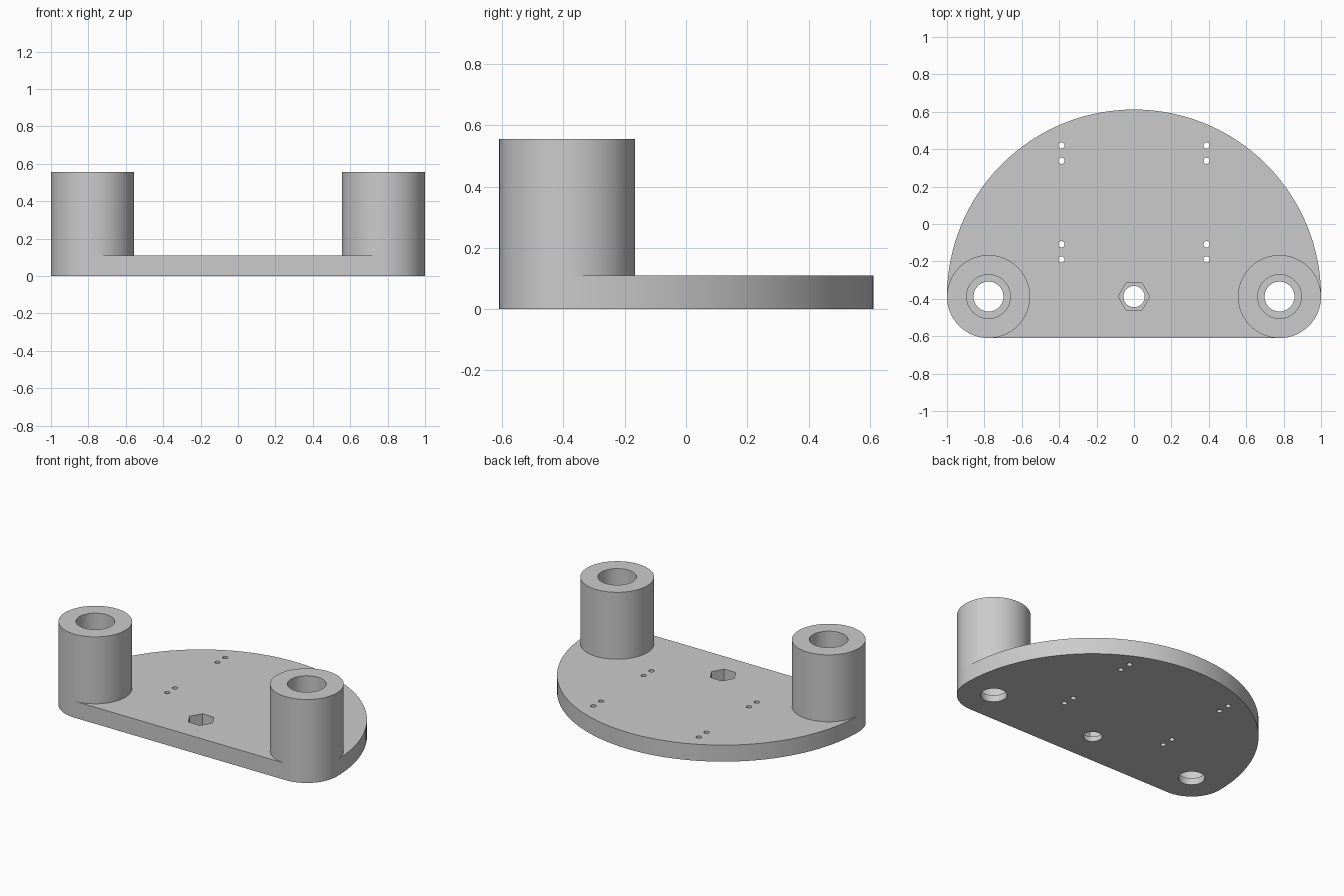
import bpy, bmesh
from math import sin, cos, pi

cube = bpy.data.objects.get("Cube")
if cube:
    bpy.data.objects.remove(cube, do_unlink=True)

# Main dimensions
BASE_Y = -0.388
POST_X, POST_R, POST_TOP = 0.778, 0.222, 0.555
PLATE_TOP = 0.11
POCKET_R, BORE_R, LEDGE = 0.117, 0.08, 0.045
SEG = 64

grey = bpy.data.materials.new("light grey")
grey.use_nodes = True
colour = (0.6, 0.6, 0.6, 1)
grey.diffuse_color = colour
grey.node_tree.nodes["Principled BSDF"].inputs["Base Color"].default_value = colour


def make_object(name, bm):
    bmesh.ops.recalc_face_normals(bm, faces=bm.faces)
    mesh = bpy.data.meshes.new(name)
    bm.to_mesh(mesh)
    bm.free()
    mesh.materials.append(grey)
    obj = bpy.data.objects.new(name, mesh)
    bpy.context.collection.objects.link(obj)
    return obj


def arc(cx, cy, r, start, end, n):
    return [(cx + r * cos(start + (end - start) * i / n),
             cy + r * sin(start + (end - start) * i / n)) for i in range(n + 1)]


def prism(name, outline, z0, z1):
    bm = bmesh.new()
    face = bm.faces.new([bm.verts.new((x, y, z0)) for x, y in outline])
    top = bmesh.ops.extrude_face_region(bm, geom=[face], use_keep_orig=True)
    verts = [v for v in top["geom"] if isinstance(v, bmesh.types.BMVert)]
    bmesh.ops.translate(bm, verts=verts, vec=(0, 0, z1 - z0))
    return make_object(name, bm)


def cut(target, x, y, r, z0, sides=SEG):
    """Cut a hole from z0 up through the top of the plate."""
    cutter = prism("cutter", arc(x, y, r, 0, 2 * pi, sides)[:-1], z0, 0.3)
    cutter.hide_render = True
    mod = target.modifiers.new("hole", "BOOLEAN")
    mod.operation = "DIFFERENCE"
    mod.solver = "EXACT"
    mod.object = cutter
    bpy.context.view_layer.objects.active = target
    bpy.ops.object.modifier_apply(modifier=mod.name)
    bpy.data.objects.remove(cutter, do_unlink=True)


def smooth(obj):
    bpy.ops.object.select_all(action="DESELECT")
    obj.select_set(True)
    bpy.context.view_layer.objects.active = obj
    bpy.ops.object.shade_smooth_by_angle(angle=pi / 6)


# Half-round base plate with rounded front corners
outline = arc(0, BASE_Y, 1, 0, pi, SEG)
outline += arc(-POST_X, BASE_Y, POST_R, pi, 1.5 * pi, 16)[1:]
outline += arc(POST_X, BASE_Y, POST_R, 1.5 * pi, 2 * pi, 16)[:-1]
plate = prism("base_plate", outline, 0, PLATE_TOP)

# Stepped holes under the posts
for side in (-1, 1):
    cut(plate, side * POST_X, BASE_Y, BORE_R, -0.1)
    cut(plate, side * POST_X, BASE_Y, POCKET_R, LEDGE)
    # Pairs of small screw holes
    for y in (0.42, 0.338, -0.108, -0.19):
        cut(plate, side * 0.388, y, 0.017, -0.1, 24)

# Central bolt hole with hexagonal nut pocket
cut(plate, 0, BASE_Y, 0.057, -0.1, 48)
cut(plate, 0, BASE_Y, 0.084, 0.033, 6)
smooth(plate)

# Hollow posts, open at the bottom where they join the plate
profile = [(POST_R, PLATE_TOP), (POST_R, POST_TOP),
           (POCKET_R, POST_TOP), (POCKET_R, PLATE_TOP)]
for name, side in (("right_post", -1), ("left_post", 1)):
    bm = bmesh.new()
    rings = [[bm.verts.new((x, y, z)) for x, y in
              arc(side * POST_X, BASE_Y, r, 0, 2 * pi, SEG)[:-1]] for r, z in profile]
    for a, b in zip(rings, rings[1:]):
        for i in range(SEG):
            j = (i + 1) % SEG
            bm.faces.new((a[i], a[j], b[j], b[i]))
    smooth(make_object(name, bm))
